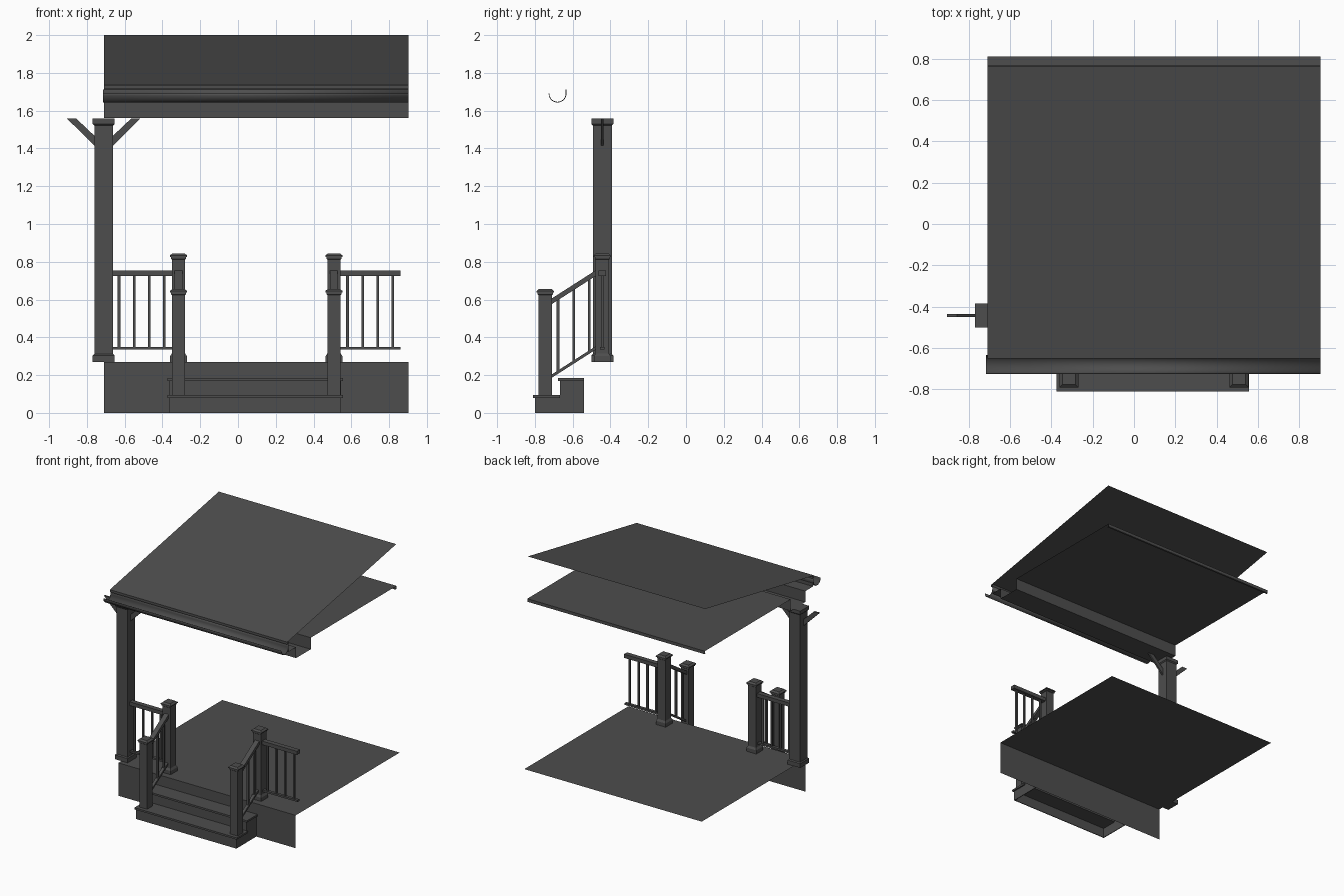
import bpy, bmesh, math

if "Cube" in bpy.data.objects:
    bpy.data.objects.remove(bpy.data.objects["Cube"])

X0, X1 = -0.71, 0.903    # width of deck and roof sheets
MID, OFF = 0.0965, 0.4115  # stair centre line and newel offset
RY = -0.443              # railing line

# One dark charcoal finish for every part
DARK = bpy.data.materials.new("charcoal")
DARK.diffuse_color = (0.075, 0.075, 0.075, 1)
DARK.use_nodes = True
DARK.node_tree.nodes["Principled BSDF"].inputs["Base Color"].default_value = DARK.diffuse_color


def finish(bm, name):
    me = bpy.data.meshes.new(name)
    bm.to_mesh(me)
    bm.free()
    me.materials.append(DARK)
    ob = bpy.data.objects.new(name, me)
    bpy.context.collection.objects.link(ob)
    return ob


def loft(name, cx, cy, levels):
    """Stack of square rings given as (z, half width)."""
    bm = bmesh.new()
    rings = [[bm.verts.new((cx + sx * h, cy + sy * h, z))
              for sx, sy in ((-1, -1), (1, -1), (1, 1), (-1, 1))] for z, h in levels]
    bm.faces.new(rings[0][::-1])
    for a, b in zip(rings, rings[1:]):
        for i in range(4):
            j = (i + 1) % 4
            bm.faces.new((a[i], a[j], b[j], b[i]))
    bm.faces.new(rings[-1])
    return finish(bm, name)


def add_prism(bm, pts, a, b, axis):
    """Extrude a 2D outline: axis 'x' takes (y, z) points, axis 'y' takes (x, z)."""
    def mk(p, t):
        return bm.verts.new((t, p[0], p[1]) if axis == 'x' else (p[0], t, p[1]))
    A = [mk(p, a) for p in pts]
    B = [mk(p, b) for p in pts]
    n = len(pts)
    fs = [bm.faces.new(A), bm.faces.new(B[::-1])]
    for i in range(n):
        j = (i + 1) % n
        fs.append(bm.faces.new((A[i], B[i], B[j], A[j])))
    bmesh.ops.recalc_face_normals(bm, faces=fs)


def add_box(bm, x0, x1, y0, y1, z0, z1):
    add_prism(bm, [(x0, z0), (x1, z0), (x1, z1), (x0, z1)], y0, y1, 'y')


def box(name, *dims):
    bm = bmesh.new()
    add_box(bm, *dims)
    return finish(bm, name)


def strip(name, pts, x0=X0, x1=X1):
    """Open sheet: a (y, z) polyline swept along x."""
    bm = bmesh.new()
    A = [bm.verts.new((x0, y, z)) for y, z in pts]
    B = [bm.verts.new((x1, y, z)) for y, z in pts]
    for i in range(len(pts) - 1):
        bm.faces.new((A[i], B[i], B[i + 1], A[i + 1]))
    return finish(bm, name)


# Deck floor and skirt
strip("deck_floor", [(-0.54, 0.27), (0.81, 0.27)])
strip("deck_skirt", [(-0.54, 0), (-0.54, 0.27)])

# Roof sheet with drip edge, fascia and soffit, boxed beam, ceiling
strip("roof", [(-0.65, 1.715), (-0.65, 1.735), (0.765, 2.0)])
strip("fascia_and_soffit", [(-0.635, 1.735), (-0.635, 1.65), (-0.535, 1.65)])
strip("beam", [(-0.535, 1.65), (-0.535, 1.56), (-0.345, 1.56), (-0.345, 1.655)])
strip("ceiling", [(-0.345, 1.655), (0.77, 1.655)])
strip("ceiling_back_trim", [(0.77, 1.655), (0.77, 1.63), (0.755, 1.63)])

# Half-round gutter
arc = [(-0.68 + 0.045 * math.cos(t), 1.69 + 0.045 * math.sin(t))
       for t in [math.pi + i * math.pi / 14 for i in range(15)]]
gutter = strip("gutter", arc + [(-0.635, 1.713)], X0 - 0.005, X1)
sol = gutter.modifiers.new("thickness", 'SOLIDIFY')
sol.thickness = 0.004
sol.offset = 0
bpy.context.view_layer.objects.active = gutter
gutter.select_set(True)
bpy.ops.object.shade_smooth_by_angle()

# Tall corner post with base and cap collars
PX = -0.711
loft("porch_post", PX, RY, [(0.27, 0.058), (0.305, 0.058), (0.312, 0.05), (1.522, 0.05),
                            (1.53, 0.058), (1.558, 0.058)])

# Diagonal brackets either side of the post
bm = bmesh.new()
for s in (-1, 1):
    add_prism(bm, [(PX + s * 0.05, 1.415), (PX + s * 0.194, 1.558),
                   (PX + s * 0.145, 1.558), (PX + s * 0.05, 1.468)], RY - 0.007, RY + 0.007, 'y')
finish(bm, "post_brackets")

# Newel posts and stair railings, mirrored about the stair centre
CAP = [(-0.034, 0.035), (-0.03, 0.04), (-0.02, 0.04), (-0.019, 0.046), (-0.012, 0.046), (0, 0.032)]
SLOPE = 0.64
for s, side in ((-1, "left"), (1, "right")):
    nx = MID + s * OFF
    loft(f"upper_newel_{side}", nx, RY,
         [(0.27, 0.045), (0.3, 0.045), (0.315, 0.035)] + [(0.845 + z, h) for z, h in CAP])
    loft(f"lower_newel_{side}", nx, -0.745,
         [(0.095, 0.035)] + [(0.657 + z, h) for z, h in CAP])
    bm = bmesh.new()
    ya, yb = -0.712, -0.476
    for z, t, w in ((0.575, 0.03, 0.02), (0.185, 0.018, 0.012)):
        zb = z + SLOPE * (yb - ya)
        add_prism(bm, [(ya, z), (yb, zb), (yb, zb + t), (ya, z + t)], nx - w, nx + w, 'x')
    for y in (-0.678, -0.595, -0.512):
        d = SLOPE * (y - ya)
        add_box(bm, nx - 0.007, nx + 0.007, y - 0.007, y + 0.007, 0.195 + d, 0.585 + d)
    finish(bm, f"stair_railing_{side}")

# Level railings along the deck front
for name, xa, xb, first in (("left", -0.661, -0.35, -0.63), ("right", 0.543, 0.86, 0.58)):
    bm = bmesh.new()
    add_box(bm, xa, xb, RY - 0.02, RY + 0.02, 0.725, 0.755)
    add_box(bm, xa, xb, RY - 0.012, RY + 0.012, 0.335, 0.35)
    for i in range(4):
        x = first + i * 0.08
        add_box(bm, x - 0.007, x + 0.007, RY - 0.007, RY + 0.007, 0.35, 0.725)
    finish(bm, f"deck_railing_{name}")

# Steps: stringer sides, risers and overhanging treads, open underneath
SX0, SX1 = -0.365, 0.545
side_outline = [(-0.8, 0), (-0.541, 0), (-0.541, 0.17), (-0.667, 0.17), (-0.667, 0.08), (-0.8, 0.08)]
bm = bmesh.new()
add_prism(bm, side_outline, SX0, SX0 + 0.006, 'x')
add_prism(bm, side_outline, SX1 - 0.006, SX1, 'x')
finish(bm, "step_sides")
box("lower_riser", SX0, SX1, -0.8, -0.794, 0, 0.08)
box("upper_riser", SX0, SX1, -0.667, -0.661, 0.08, 0.17)
box("lower_tread", SX0 - 0.009, SX1 + 0.011, -0.81, -0.667, 0.08, 0.095)
box("upper_tread", SX0 - 0.009, SX1 + 0.011, -0.678, -0.541, 0.17, 0.185)
